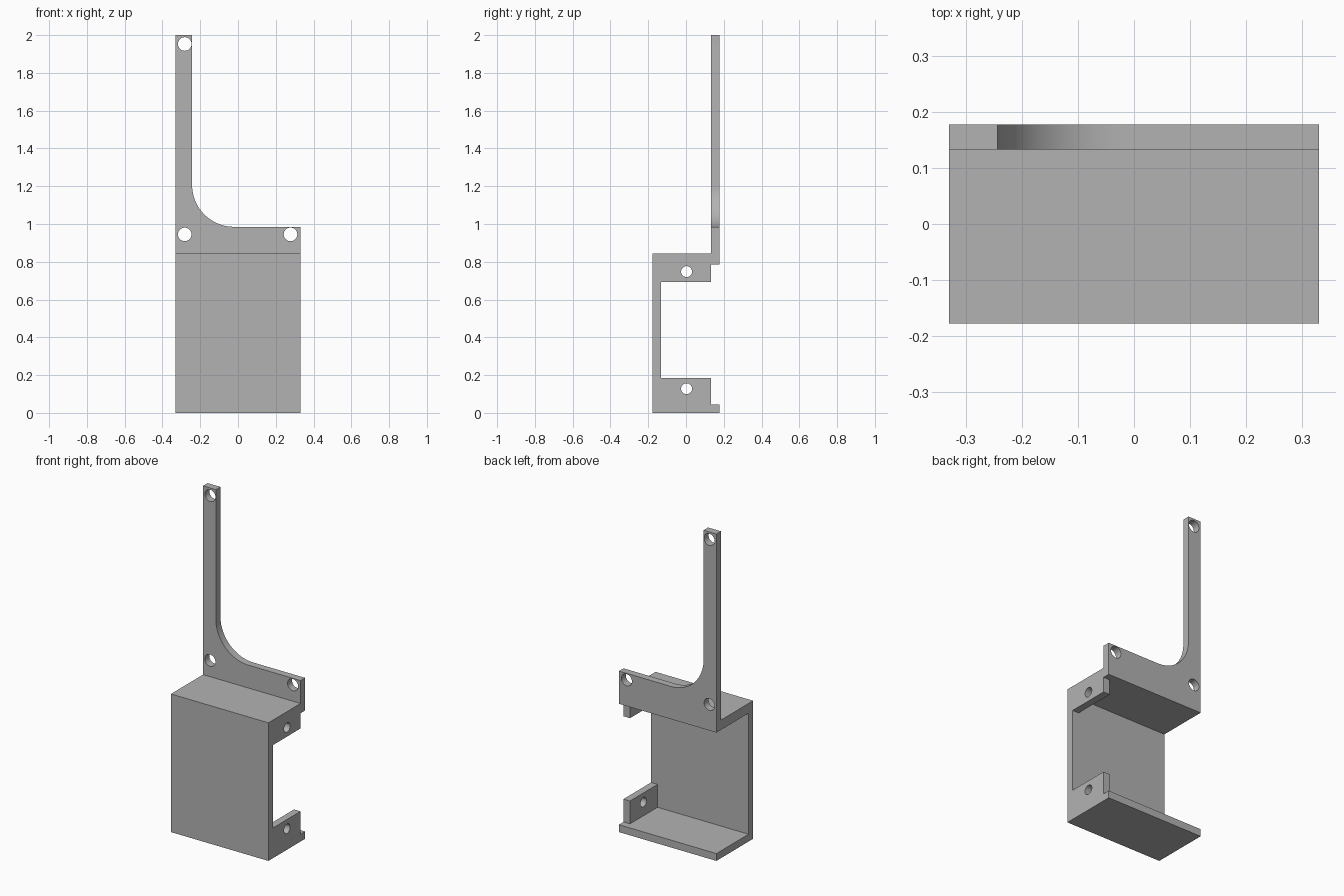
import bpy, bmesh, math
from mathutils import Vector

if "Cube" in bpy.data.objects:
    bpy.data.objects.remove(bpy.data.objects["Cube"])

W, D = 0.33, 0.177          # half width, half depth
T = 0.044                   # wall thickness
TOP, BACK = 0.845, D - T    # top of the box, front face of the back plate

grey = bpy.data.materials.new("plain grey")
grey.diffuse_color = (0.45, 0.45, 0.45, 1)
grey.use_nodes = True
grey.node_tree.nodes["Principled BSDF"].inputs["Base Color"].default_value = grey.diffuse_color


def prism(name, profile, axis, a, b):
    """Extrude a profile along x (points are y, z) or y (points are x, z)."""
    put = (lambda u, v, t: (t, u, v)) if axis == "x" else (lambda u, v, t: (u, t, v))
    bm = bmesh.new()
    face = bm.faces.new([bm.verts.new(put(u, v, a)) for u, v in profile])
    new = bmesh.ops.extrude_face_region(bm, geom=[face])["geom"]
    move = Vector(put(0, 0, b - a))
    bmesh.ops.translate(bm, vec=move, verts=[g for g in new if isinstance(g, bmesh.types.BMVert)])
    bmesh.ops.recalc_face_normals(bm, faces=bm.faces)
    mesh = bpy.data.meshes.new(name)
    bm.to_mesh(mesh)
    bm.free()
    mesh.materials.append(grey)
    obj = bpy.data.objects.new(name, mesh)
    bpy.context.collection.objects.link(obj)
    return obj


def circle(u, v, r, n=32):
    return [(u + r * math.cos(2 * math.pi * i / n), v + r * math.sin(2 * math.pi * i / n)) for i in range(n)]


def combine(target, other, operation):
    """Apply a boolean and remove the helper."""
    bpy.context.view_layer.objects.active = target
    mod = target.modifiers.new("combine", "BOOLEAN")
    mod.operation, mod.solver, mod.object = operation, "EXACT", other
    bpy.ops.object.modifier_apply(modifier=mod.name)
    bpy.data.objects.remove(other)


# Channel: front wall with floor and roof
bracket = prism("bracket", [(-D, 0), (D, 0), (D, 0.045), (-D + T, 0.045), (-D + T, 0.785),
                            (D, 0.785), (D, TOP), (-D, TOP)], "x", -W, W)

# Side tabs on the right end
for low, high in ((0, 0.185), (0.692, TOP)):
    tab = prism("side_tab", [(-D, low), (BACK, low), (BACK, high), (-D, high)], "x", W - T, W)
    combine(bracket, tab, "UNION")

# Back plate with tall arm and rounded inner corner
arm, ledge, r = -0.243, 0.985, 0.222
curve = [(arm + r - r * math.sin(t), ledge + r - r * math.cos(t))
         for t in (math.pi / 2 * i / 20 for i in range(21))]
plate = prism("back_plate", [(-W, 0.785), (W, 0.785), (W, ledge)] + curve + [(arm, 2), (-W, 2)], "y", BACK, D)
combine(bracket, plate, "UNION")

# Screw holes through the back plate
for x, z in ((-0.282, 1.953), (-0.282, 0.945), (0.278, 0.945)):
    combine(bracket, prism("screw_hole", circle(x, z, 0.036), "y", BACK - 0.05, D + 0.05), "DIFFERENCE")

# Screw holes through the side tabs
for z in (0.128, 0.748):
    combine(bracket, prism("tab_hole", circle(0.003, z, 0.029), "x", W - T - 0.05, W + 0.05), "DIFFERENCE")

# Smooth the round surfaces and keep the edges sharp
bracket.select_set(True)
bpy.context.view_layer.objects.active = bracket
bpy.ops.object.shade_smooth_by_angle(angle=math.radians(30))
